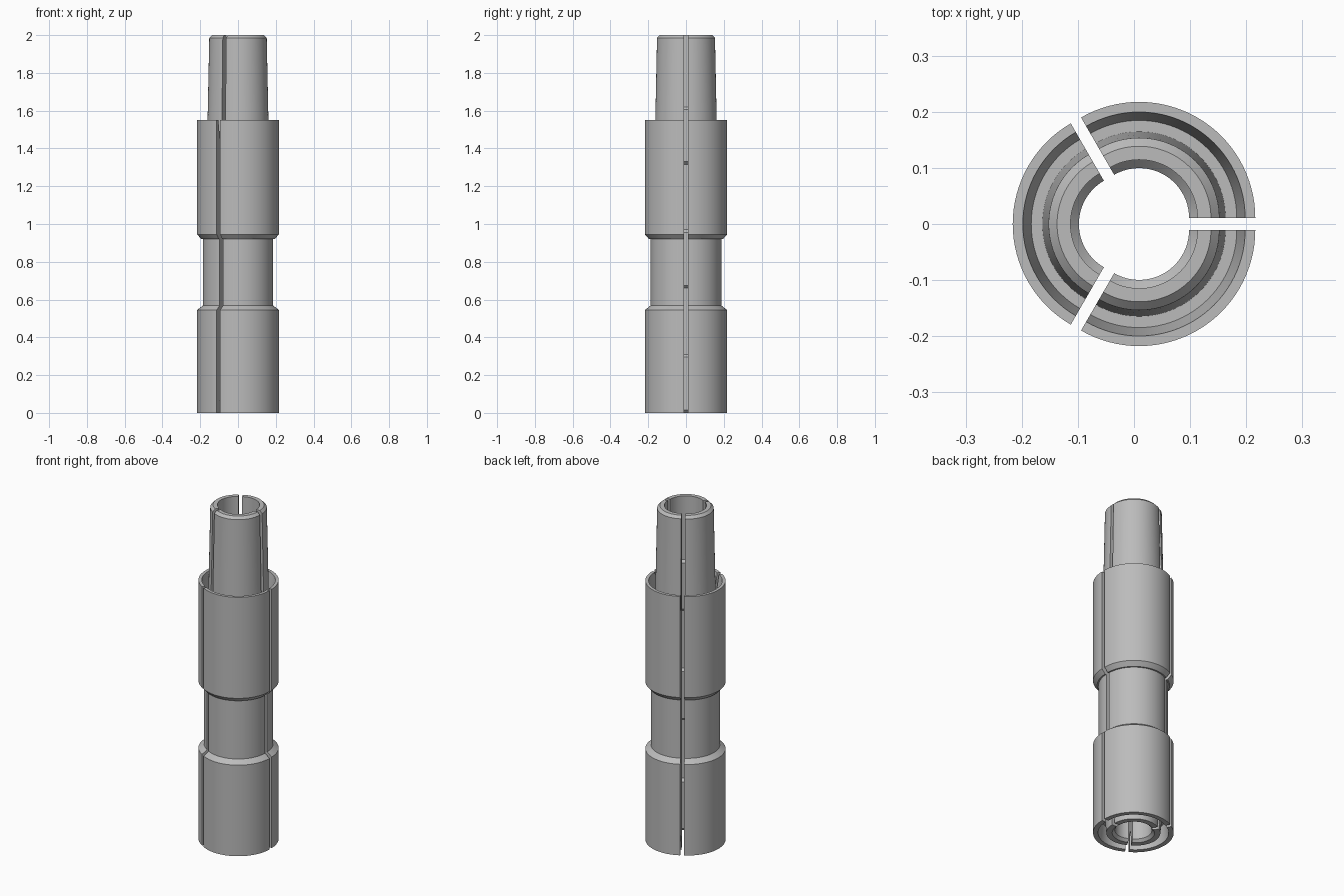
import bpy, bmesh, math

if "Cube" in bpy.data.objects:
    bpy.data.objects.remove(bpy.data.objects["Cube"])

steel = bpy.data.materials.new("steel grey")
steel.diffuse_color = (0.5, 0.5, 0.5, 1)
steel.use_nodes = True
steel.node_tree.nodes["Principled BSDF"].inputs["Base Color"].default_value = steel.diffuse_color

SPREAD = 0.0122   # how far each jaw sits out from the axis
STEPS = 32        # facets around each jaw

# Closed wall section as (radius, height)
outside = [
    (0.180, 0.0), (0.207, 0.0), (0.207, 0.545), (0.177, 0.568),   # lower sleeve
    (0.177, 0.92), (0.185, 0.92), (0.207, 0.945),                 # waist
    (0.207, 1.55), (0.189, 1.55), (0.174, 1.45),                  # upper sleeve rim
    (0.154, 1.45), (0.143, 1.985), (0.128, 2.0), (0.104, 2.0),    # tapered nose
]
bore = [
    (0.104, 1.62), (0.089, 1.605), (0.089, 1.33), (0.104, 1.315),
    (0.104, 0.97), (0.089, 0.955), (0.089, 0.675), (0.104, 0.66),
    (0.104, 0.31), (0.089, 0.295), (0.089, 0.015), (0.104, 0.0),
]
foot = [(0.135, 0.0), (0.145, 0.1), (0.172, 0.1)]                 # groove under the foot
section = outside + bore + foot


def make_jaw(name, middle):
    """Sweep the section through a third of a turn and slide it outward."""
    bm = bmesh.new()
    dx = SPREAD * math.cos(middle) + SPREAD / 4
    dy = SPREAD * math.sin(middle)
    rings = []
    for i in range(STEPS + 1):
        a = middle + math.radians(-60 + 120 * i / STEPS)
        rings.append([bm.verts.new((r * math.cos(a) + dx, r * math.sin(a) + dy, z))
                      for r, z in section])
    n = len(section)
    for r0, r1 in zip(rings, rings[1:]):
        for j in range(n):
            k = (j + 1) % n
            bm.faces.new((r0[j], r1[j], r1[k], r0[k]))
    # Flat slit faces
    bm.faces.new(rings[0])
    bm.faces.new(rings[-1][::-1])
    bmesh.ops.recalc_face_normals(bm, faces=bm.faces)
    mesh = bpy.data.meshes.new(name)
    bm.to_mesh(mesh)
    bm.free()
    mesh.materials.append(steel)
    obj = bpy.data.objects.new(name, mesh)
    bpy.context.collection.objects.link(obj)
    bpy.ops.object.select_all(action='DESELECT')
    obj.select_set(True)
    bpy.context.view_layer.objects.active = obj
    bpy.ops.object.shade_smooth_by_angle(angle=math.radians(20))


for name, deg in (("back_jaw", 60), ("left_jaw", 180), ("front_jaw", -60)):
    make_jaw(name, math.radians(deg))
